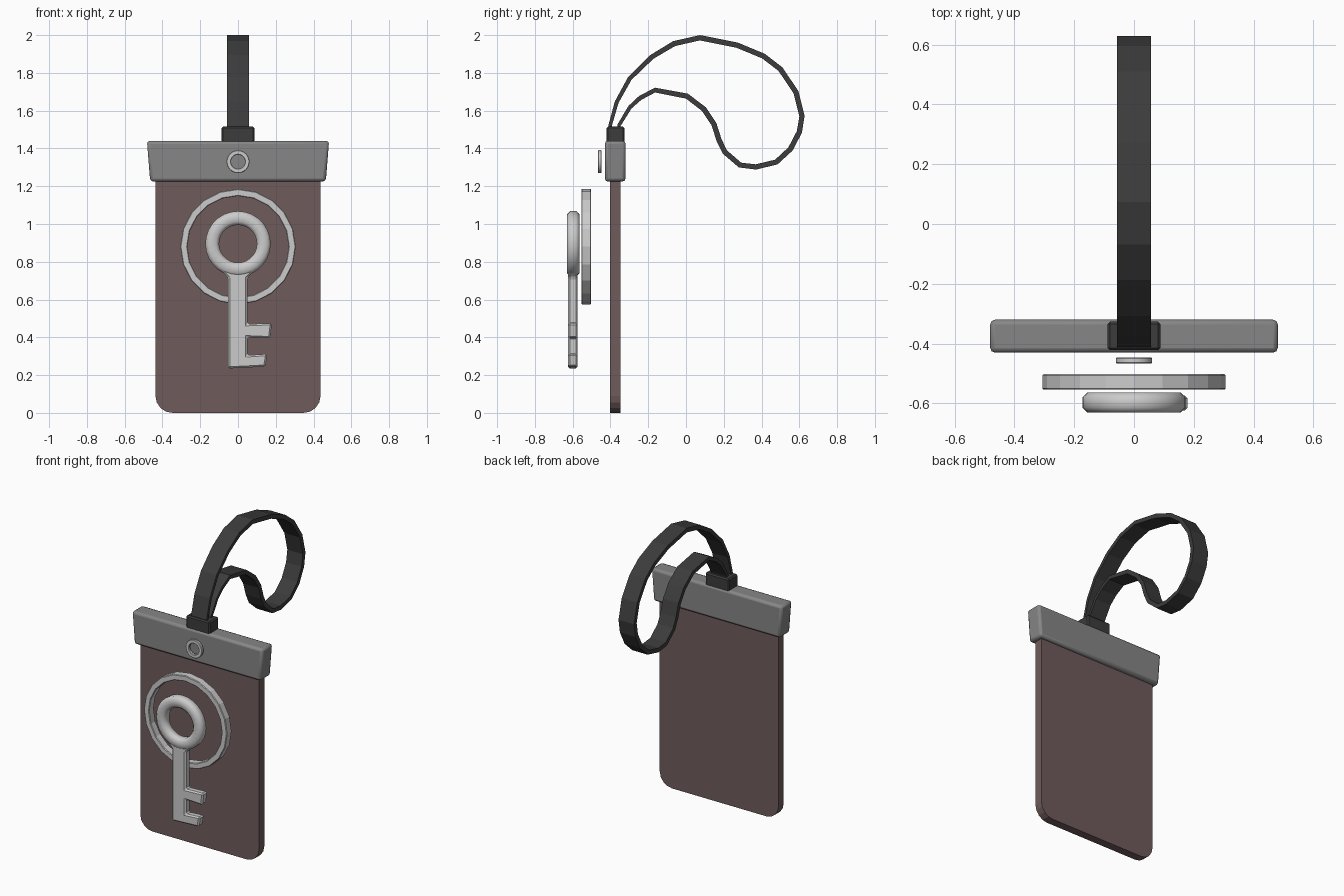
import bpy, bmesh, math
from mathutils import Vector

if "Cube" in bpy.data.objects:
    bpy.data.objects.remove(bpy.data.objects["Cube"])


def material(name, r, g, b):
    m = bpy.data.materials.new(name)
    m.diffuse_color = (r, g, b, 1)
    m.use_nodes = True
    m.node_tree.nodes["Principled BSDF"].inputs["Base Color"].default_value = m.diffuse_color
    return m


BROWN = material("brown", 0.16, 0.105, 0.105)
DARK = material("dark", 0.045, 0.045, 0.045)
MID = material("mid_grey", 0.24, 0.24, 0.24)


def finish(name, bm, mat=None, bevel=0, segments=1, smooth=None):
    bmesh.ops.recalc_face_normals(bm, faces=bm.faces)
    me = bpy.data.meshes.new(name)
    bm.to_mesh(me)
    bm.free()
    ob = bpy.data.objects.new(name, me)
    bpy.context.collection.objects.link(ob)
    if mat:
        me.materials.append(mat)
    if bevel:
        mod = ob.modifiers.new("bevel", 'BEVEL')
        mod.width, mod.segments, mod.limit_method = bevel, segments, 'ANGLE'
        mod.angle_limit = math.radians(40)
    if smooth:
        bpy.ops.object.select_all(action='DESELECT')
        ob.select_set(True)
        bpy.context.view_layer.objects.active = ob
        bpy.ops.object.shade_smooth_by_angle(angle=math.radians(smooth))
    return ob


def plate(name, outline, y0, y1, **kw):
    """Extrude an (x, z) outline from y0 to y1."""
    bm = bmesh.new()
    face = bm.faces.new([bm.verts.new((x, y0, z)) for x, z in outline])
    ext = bmesh.ops.extrude_face_region(bm, geom=[face])
    verts = [g for g in ext['geom'] if isinstance(g, bmesh.types.BMVert)]
    bmesh.ops.translate(bm, verts=verts, vec=(0, y1 - y0, 0))
    return finish(name, bm, **kw)


def sweep(bm, rings, closed):
    """Skin a list of equal cross-sections."""
    vs = [[bm.verts.new(p) for p in r] for r in rings]
    n, k = len(vs), len(vs[0])
    for i in range(n if closed else n - 1):
        a, b = vs[i], vs[(i + 1) % n]
        for j in range(k):
            bm.faces.new((a[j], a[(j + 1) % k], b[(j + 1) % k], b[j]))
    if not closed:
        bm.faces.new(vs[0])
        bm.faces.new(vs[-1])


def ring(name, cz, section, sides, **kw):
    """Turn an (r, y) cross-section about a y-parallel axis at height cz."""
    bm = bmesh.new()
    rings = []
    for i in range(sides):
        a = 2 * math.pi * i / sides
        rings.append([(r * math.cos(a), y, cz + r * math.sin(a)) for r, y in section])
    sweep(bm, rings, True)
    return finish(name, bm, **kw)


def chamfered(r0, r1, y0, y1, c):
    return [(r0 + c, y0), (r1 - c, y0), (r1, y0 + c), (r1, y1 - c),
            (r1 - c, y1), (r0 + c, y1), (r0, y1 - c), (r0, y0 + c)]


# card with rounded lower corners
R, W = 0.09, 0.437
corner = [(W - R + R * math.cos(t), R - R * math.sin(t))
          for t in (math.pi / 8 * i for i in range(5))]
right = [(W, 1.25)] + corner
plate("card", right + [(-x, z) for x, z in reversed(right)], -0.403, -0.348, mat=BROWN)

# header bar across the top of the card, slightly wider at its top
plate("header_bar", [(-0.465, 1.225), (0.465, 1.225), (0.482, 1.44), (-0.482, 1.44)],
      -0.43, -0.32, mat=MID, bevel=0.016, segments=2, smooth=35)

# clasp holding both strap ends
plate("strap_clasp", [(-0.088, 1.42), (0.088, 1.42), (0.088, 1.515), (-0.088, 1.515)],
      -0.422, -0.326, mat=DARK, bevel=0.008)

# eyelet on the header
ring("eyelet", 1.33, chamfered(0.037, 0.061, -0.466, -0.447, 0.003), 24, smooth=35)

# large ring behind the key
ring("backing_ring", 0.88, chamfered(0.268, 0.306, -0.554, -0.502, 0.004), 20)

# key bow
ring("key_bow", 0.895, chamfered(0.1, 0.173, -0.631, -0.563, 0.017), 28, smooth=50)

# key shaft with flared neck and two teeth
plate("key_shaft", [(-0.052, 0.235), (0.145, 0.245), (0.155, 0.312), (0.05, 0.305),
                    (0.05, 0.4), (0.17, 0.395), (0.18, 0.475), (0.05, 0.47),
                    (0.05, 0.715), (0.095, 0.76), (0.06, 0.785), (-0.06, 0.785),
                    (-0.095, 0.76), (-0.052, 0.715)],
      -0.624, -0.574, bevel=0.009)

# flat wrist strap looping backwards
path = [(-0.402, 1.47), (-0.402, 1.52), (-0.367, 1.645), (-0.298, 1.77), (-0.18, 1.885),
        (-0.063, 1.955), (0.074, 1.986), (0.27, 1.947), (0.41, 1.889), (0.5, 1.82),
        (0.582, 1.698), (0.614, 1.571), (0.6, 1.487), (0.553, 1.397), (0.478, 1.328),
        (0.37, 1.302), (0.286, 1.312), (0.206, 1.381), (0.175, 1.444), (0.148, 1.529),
        (0.095, 1.608), (0.005, 1.677), (-0.164, 1.709), (-0.243, 1.667),
        (-0.296, 1.619), (-0.354, 1.524), (-0.36, 1.47)]
pts = [Vector(p) for p in path]
sections = []
for i, p in enumerate(pts):
    t = (pts[min(i + 1, len(pts) - 1)] - pts[max(i - 1, 0)]).normalized()
    half = 0.008 + 0.006 * min(1, min(i, len(pts) - 1 - i) / 5)
    n = Vector((-t.y, t.x)) * half
    a, b = p + n, p - n
    sections.append([(-0.057, a.x, a.y), (0.057, a.x, a.y), (0.057, b.x, b.y), (-0.057, b.x, b.y)])
bm = bmesh.new()
sweep(bm, sections, False)
finish("wrist_strap", bm, mat=DARK)
